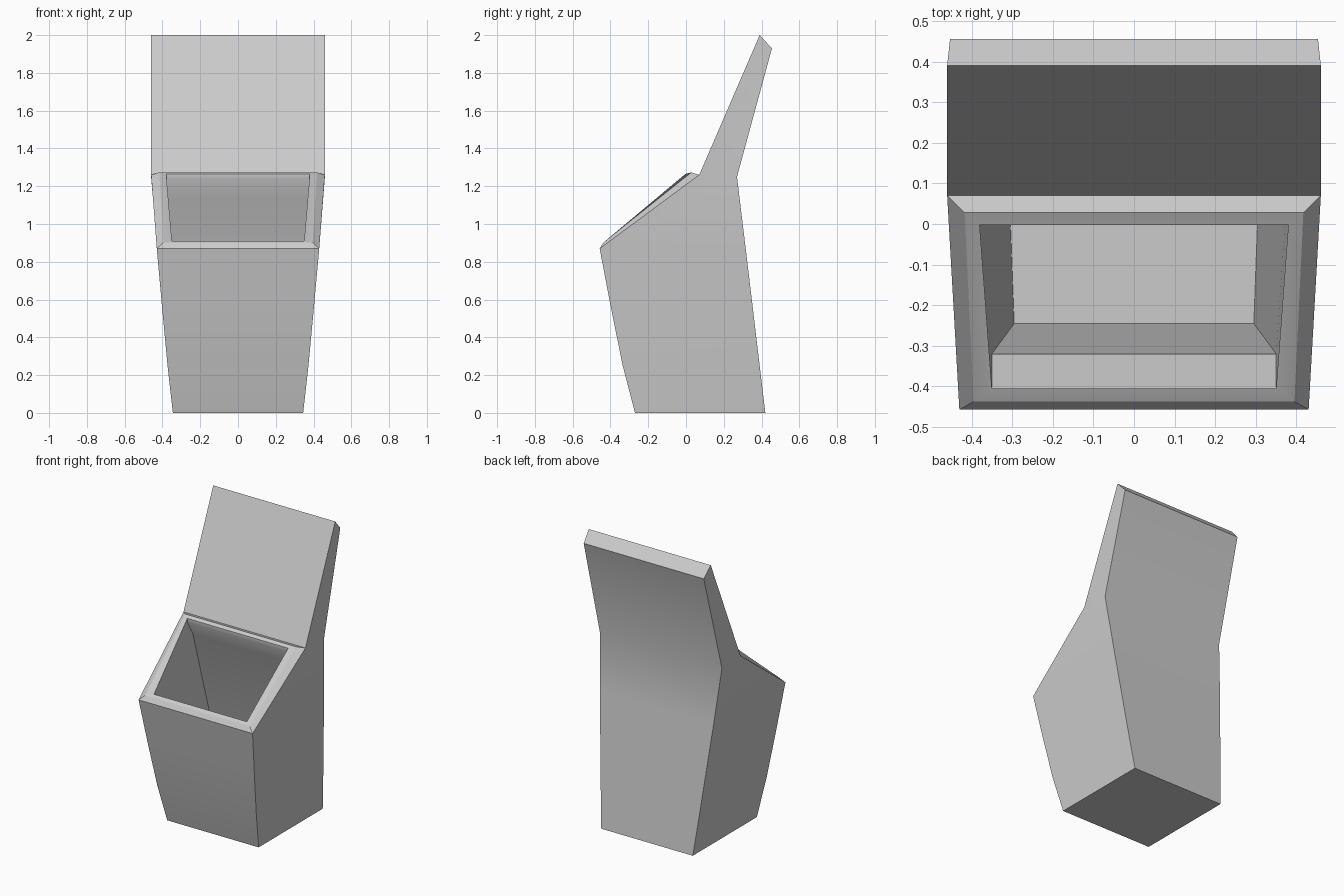
import bpy
import bmesh

if "Cube" in bpy.data.objects:
    bpy.data.objects.remove(bpy.data.objects["Cube"])


def ring(bm, wf, yf, zf, wb, yb, zb):
    """Four corners: front pair then back pair, mirrored on x."""
    return [bm.verts.new(c) for c in ((-wf, yf, zf), (wf, yf, zf), (wb, yb, zb), (-wb, yb, zb))]


def loft(bm, rows, open_front=None):
    """Join successive rings with quads, optionally leaving one front quad open."""
    rings = [ring(bm, *r) for r in rows]
    for n, (a, b) in enumerate(zip(rings, rings[1:])):
        for i in range(4):
            if i == 0 and n == open_front:
                continue
            j = (i + 1) % 4
            bm.faces.new((a[i], a[j], b[j], b[i]))
    return rings


bm = bmesh.new()

# Outer shell: flared body with a tall leaning back panel
shell = loft(bm, [
    (0.345, -0.27, 0.00, 0.345, 0.42, 0.00),
    (0.373, -0.335, 0.25, 0.37, 0.39, 0.25),
    (0.403, -0.40, 0.57, 0.40, 0.352, 0.57),
    (0.43, -0.457, 0.87, 0.428, 0.316, 0.87),
    (0.46, 0.07, 1.26, 0.46, 0.27, 1.25),
    (0.46, 0.39, 2.00, 0.453, 0.455, 1.93),
], open_front=3)
bm.faces.new(shell[0])
bm.faces.new(shell[-1])

# Raised rim, opening, inner ledge and tapered cavity
cavity = loft(bm, [
    (0.43, -0.457, 0.87, 0.46, 0.07, 1.26),
    (0.395, -0.437, 0.902, 0.417, 0.028, 1.273),
    (0.35, -0.405, 0.91, 0.38, -0.003, 1.265),
    (0.35, -0.405, 0.80, 0.38, -0.003, 1.24),
    (0.35, -0.32, 0.80, 0.375, 0.05, 1.14),
    (0.295, -0.245, 0.06, 0.315, 0.30, 0.06),
])
bm.faces.new(cavity[-1])

bmesh.ops.remove_doubles(bm, verts=bm.verts[:], dist=0.001)
bmesh.ops.recalc_face_normals(bm, faces=bm.faces[:])
mesh = bpy.data.meshes.new("bin_body")
bm.to_mesh(mesh)
bm.free()
body = bpy.data.objects.new("bin_body", mesh)
bpy.context.collection.objects.link(body)

# Soft bends on the front and back, crisp outer edges
bpy.context.view_layer.objects.active = body
body.select_set(True)
bpy.ops.object.shade_smooth_by_angle(angle=0.5)
